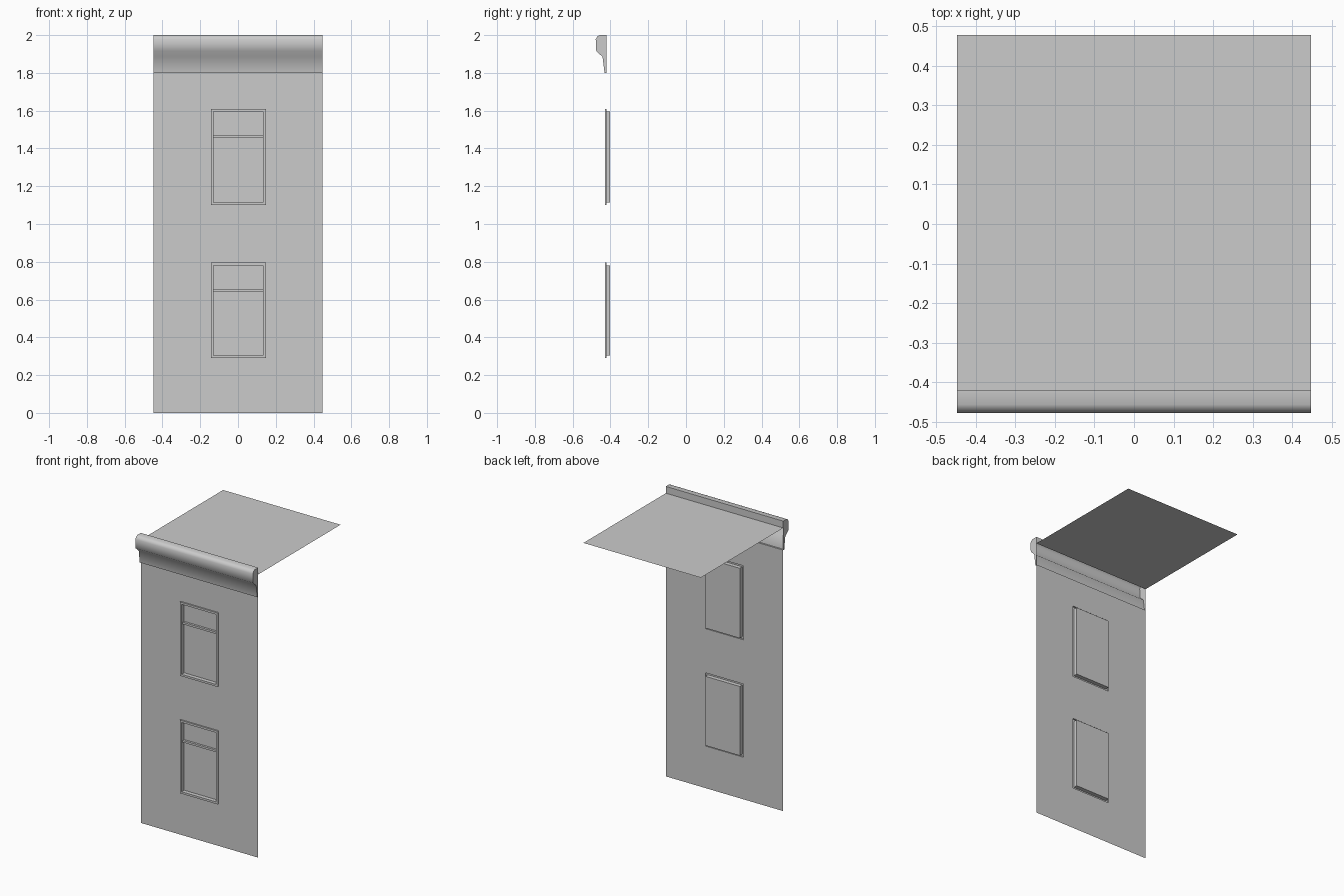
import bpy, bmesh, math

if "Cube" in bpy.data.objects:
    bpy.data.objects.remove(bpy.data.objects["Cube"])

grey = bpy.data.materials.new("plain grey")
grey.use_nodes = True
COLOUR = (0.6, 0.6, 0.6, 1)
grey.diffuse_color = COLOUR
grey.node_tree.nodes["Principled BSDF"].inputs["Base Color"].default_value = COLOUR

HALF = 0.448          # half the facade width
WALL_Y = -0.42        # plane of the wall
WIN_L, WIN_R = -0.143, 0.147
WINDOWS = {"lower": (0.29, 0.795), "upper": (1.10, 1.61)}


def finish(name, bm):
    mesh = bpy.data.meshes.new(name)
    bmesh.ops.remove_doubles(bm, verts=bm.verts, dist=1e-5)
    bm.to_mesh(mesh)
    bm.free()
    mesh.materials.append(grey)
    obj = bpy.data.objects.new(name, mesh)
    bpy.context.collection.objects.link(obj)
    return obj


def face(bm, *points):
    return bm.faces.new([bm.verts.new(p) for p in points])


def rect(x0, x1, z0, z1, y):
    return [(x0, y, z0), (x1, y, z0), (x1, y, z1), (x0, y, z1)]


def bridge(bm, a, b):
    # Joins two four-cornered loops with a ring of faces
    for i in range(4):
        j = (i + 1) % 4
        face(bm, a[i], a[j], b[j], b[i])


# Wall sheet with two window openings
bm = bmesh.new()
xs = [-HALF, WIN_L, WIN_R, HALF]
zs = [0, *WINDOWS["lower"], *WINDOWS["upper"], 1.8]
for i in range(3):
    for k in range(5):
        if not (i == 1 and k in (1, 3)):
            face(bm, *rect(xs[i], xs[i + 1], zs[k], zs[k + 1], WALL_Y))
bmesh.ops.remove_doubles(bm, verts=bm.verts, dist=1e-5)
bmesh.ops.dissolve_limit(bm, angle_limit=0.01, verts=bm.verts, edges=bm.edges)
finish("wall", bm)

# Flat roof sheet
bm = bmesh.new()
ROOF_Z = 1.953
face(bm, (-HALF, WALL_Y, ROOF_Z), (HALF, WALL_Y, ROOF_Z),
     (HALF, 0.478, ROOF_Z), (-HALF, 0.478, ROOF_Z))
finish("roof", bm)

# Windows: raised surround, recess, pane and transom bar
for level, (z0, z1) in WINDOWS.items():
    t = 0.014
    outer_back = rect(WIN_L, WIN_R, z0, z1, WALL_Y)
    outer = rect(WIN_L, WIN_R, z0, z1, -0.43)
    inner = rect(WIN_L + t, WIN_R - t, z0 + t, z1 - t, -0.43)
    inner_back = rect(WIN_L + t, WIN_R - t, z0 + t, z1 - t, -0.402)
    bm = bmesh.new()
    bridge(bm, outer_back, outer)
    bridge(bm, outer, inner)
    bridge(bm, inner, inner_back)
    finish(level + "_window_frame", bm)

    bm = bmesh.new()
    face(bm, *inner_back)
    finish(level + "_window_pane", bm)

    bm = bmesh.new()
    bar_z = z1 - 0.155
    front = rect(WIN_L + t, WIN_R - t, bar_z, bar_z + t, -0.418)
    back = rect(WIN_L + t, WIN_R - t, bar_z, bar_z + t, -0.403)
    face(bm, *front)
    bridge(bm, back, front)
    finish(level + "_window_transom", bm)

# Cornice: moulded profile along the top, capped at the ends, open behind below the roof
profile = [(WALL_Y, ROOF_Z), (WALL_Y, 2.0), (-0.457, 2.0), (-0.470, 1.993),
           (-0.478, 1.978), (-0.475, 1.915), (-0.442, 1.885),
           (-0.431, 1.8), (WALL_Y, 1.8)]
bm = bmesh.new()
for (ya, za), (yb, zb) in zip(profile, profile[1:]):
    face(bm, (-HALF, ya, za), (-HALF, yb, zb), (HALF, yb, zb), (HALF, ya, za))
face(bm, *[(HALF, y, z) for y, z in reversed(profile)])
face(bm, *[(-HALF, y, z) for y, z in profile])
bmesh.ops.remove_doubles(bm, verts=bm.verts, dist=1e-5)
bmesh.ops.recalc_face_normals(bm, faces=bm.faces)
cornice = finish("cornice", bm)
bpy.context.view_layer.objects.active = cornice
cornice.select_set(True)
bpy.ops.object.shade_smooth_by_angle(angle=math.radians(50))
